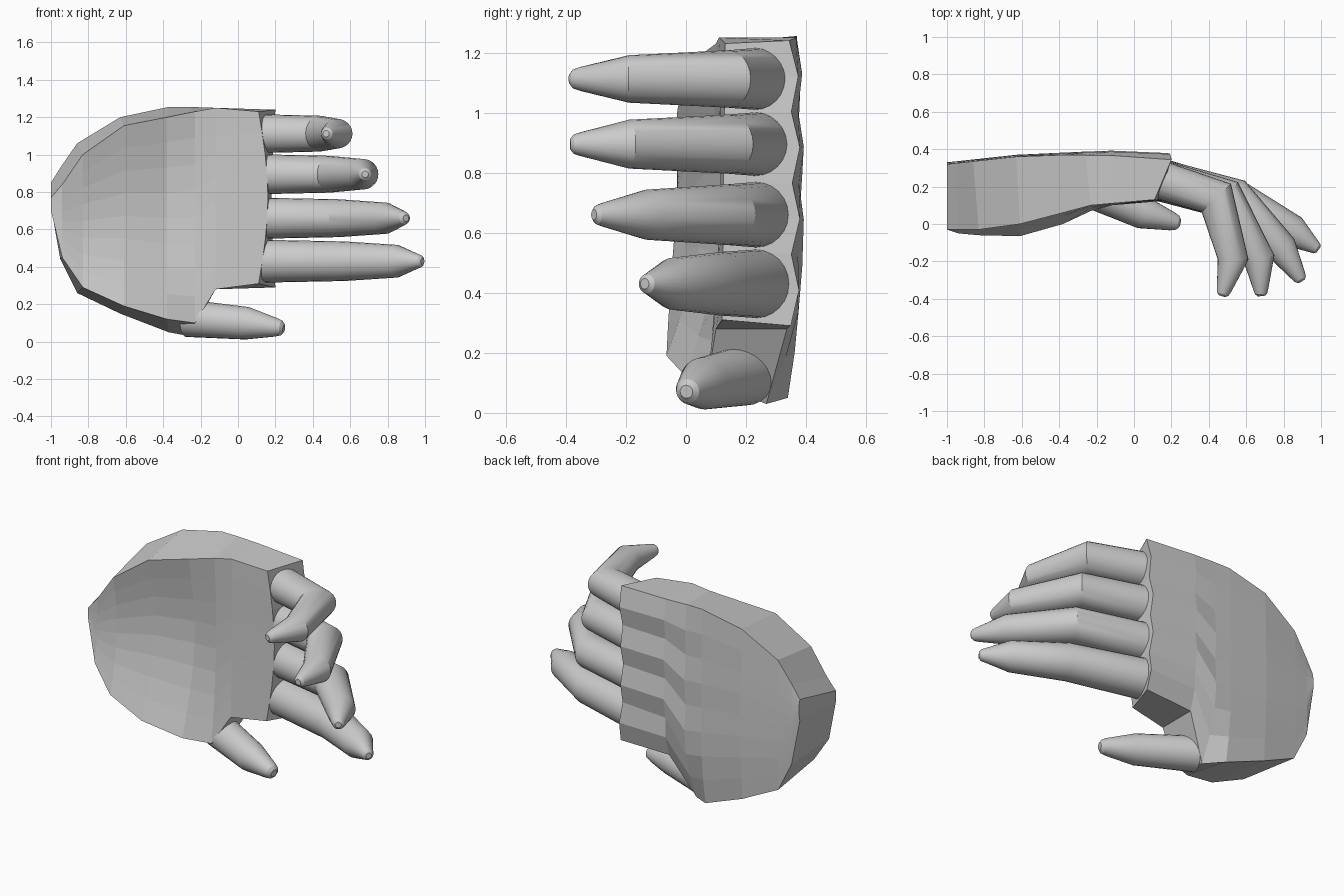
import bpy, bmesh, math
from mathutils import Vector

if "Cube" in bpy.data.objects:
    bpy.data.objects.remove(bpy.data.objects["Cube"])

N = 9     # points across the palm
SIDES = 24


def make_object(name, bm):
    bmesh.ops.recalc_face_normals(bm, faces=bm.faces[:])
    me = bpy.data.meshes.new(name)
    bm.to_mesh(me)
    bm.free()
    ob = bpy.data.objects.new(name, me)
    bpy.context.collection.objects.link(ob)
    return ob


# Palm: slices along x, hollow on the front, knuckle ridges on the back
# front: x, z low, z high, y low, y high, hollow | back: x, z low, z high, y low, y high, ridge
SLICES = [
    (-1.00, .70, .77, -.03, -.03, .00, -1.00, .72, .85, .32, .32, 0),
    (-.94, .45, .84, -.05, -.03, .01, -.95, .44, .93, .33, .325, 0),
    (-.83, .29, 1.0, -.06, -.03, .05, -.86, .26, 1.06, .33, .335, 0),
    (-.61, .19, 1.155, -.065, 0.0, .09, -.63, .15, 1.20, .35, .36, 0),
    (-.38, .12, 1.20, .00, .06, .09, -.37, .05, 1.255, .34, .37, .003),
    (-.23, .10, 1.23, .07, .10, .03, -.26, .03, 1.255, .27, .37, .008),
    (-.12, .28, 1.25, .10, .11, .01, -.12, .28, 1.25, .34, .37, .013),
    (.11, .31, 1.23, .12, .13, .0, .20, .29, 1.24, .355, .35, .02),
]


def build_palm():
    bm = bmesh.new()
    fronts, backs = [], []
    for k, (fx, fz0, fz1, fy0, fy1, dip, bx, bz0, bz1, by0, by1, amp) in enumerate(SLICES):
        front, back = [], []
        for i in range(N):
            t = i / (N - 1)
            arc = math.sin(math.pi * t)
            bow = arc * .05 if k == len(SLICES) - 1 else 0
            front.append(bm.verts.new((fx + bow, fy0 + (fy1 - fy0) * t + dip * arc, fz0 + (fz1 - fz0) * t)))
            y = by0 + (by1 - by0) * min(1, t * 4)
            ridge = amp * (1 if i % 2 else -.3) + .01 * arc
            back.append(bm.verts.new((bx - bow * .4, y + ridge, bz0 + (bz1 - bz0) * t)))
        fronts.append(front)
        backs.append(back)
    rings = [f + b[::-1] for f, b in zip(fronts, backs)]
    for a, b in zip(rings, rings[1:]):
        for i in range(2 * N):
            j = (i + 1) % (2 * N)
            bm.faces.new((a[i], a[j], b[j], b[i]))
    for f, b in ((fronts[0], backs[0]), (fronts[-1], backs[-1])):
        for i in range(N - 1):
            bm.faces.new((f[i], f[i + 1], b[i + 1], b[i]))
    return make_object("palm", bm)


# Digits: tapered round tubes bent at the joints, with a rounded tip
def build_digit(name, joints, radii):
    pts = [Vector(p) for p in joints]
    rad = list(radii)
    end = (pts[-1] - pts[-2]).normalized()
    r = rad[-1]
    tip = pts[-1]
    pts[-1] = tip - end * r
    for f in (.6, .9):
        pts.append(tip - end * r * (1 - f))
        rad.append(r * math.sqrt(1 - f * f))
    bm = bmesh.new()
    rings = []
    for k, p in enumerate(pts):
        d0 = (p - pts[max(k - 1, 0)]).normalized()
        d1 = (pts[min(k + 1, len(pts) - 1)] - p).normalized()
        d = (d0 + d1).normalized()
        side = Vector((0, 0, 1)) - d * d.z
        side.normalize()
        other = d.cross(side)
        miter = 1 / max(d.dot(d1 if d1.length else d0), .7)
        rings.append([bm.verts.new(p + rad[k] * (side * math.cos(a) + other * math.sin(a) * miter))
                      for a in (2 * math.pi * i / SIDES for i in range(SIDES))])
    for a, b in zip(rings, rings[1:]):
        for i in range(SIDES):
            j = (i + 1) % SIDES
            bm.faces.new((a[i], a[j], b[j], b[i]))
    bm.faces.new(rings[0])
    bm.faces.new(rings[-1])
    ob = make_object(name, bm)
    bpy.ops.object.select_all(action='DESELECT')
    ob.select_set(True)
    bpy.context.view_layer.objects.active = ob
    bpy.ops.object.shade_smooth_by_angle(angle=math.radians(30))


build_palm()

# name, height, base radius, middle joint, end joint, tip (x, y)
FINGERS = [
    ("index_finger", .43, .115, (.57, .115), (.85, -.04), (.99, -.14)),
    ("middle_finger", .66, .110, (.54, .14), (.79, -.13), (.90, -.31)),
    ("ring_finger", .895, .107, (.49, .14), (.67, -.19), (.68, -.39)),
    ("little_finger", 1.112, .104, (.44, .14), (.53, -.19), (.47, -.39)),
]
for name, z, r, mid, end, tip in FINGERS:
    build_digit(name, [(.11, .245, z), (*mid, z), (*end, z), (*tip, z)],
                [r, r * .92, r * .76, .04])

build_digit("thumb", [(-.27, .20, .125), (.05, .06, .098), (.25, .0, .07)], [.1, .087, .05])
